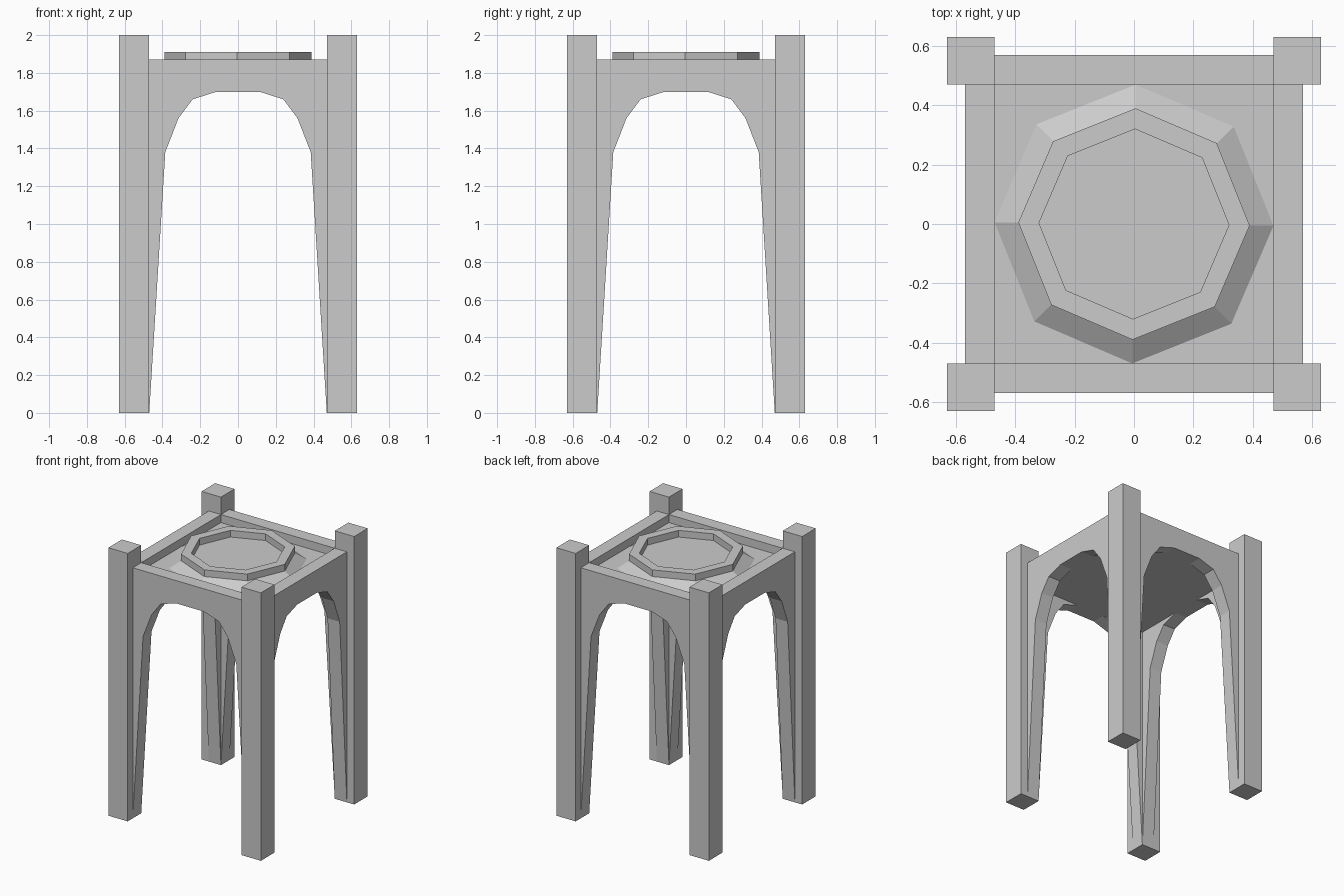
import bpy, bmesh
from math import sin, cos, pi, radians

if "Cube" in bpy.data.objects:
    bpy.data.objects.remove(bpy.data.objects["Cube"])


def make_object(name, bm):
    bmesh.ops.recalc_face_normals(bm, faces=bm.faces)
    mesh = bpy.data.meshes.new(name)
    bm.to_mesh(mesh)
    bm.free()
    obj = bpy.data.objects.new(name, mesh)
    bpy.context.collection.objects.link(obj)
    return obj


def box(name, lo, hi):
    bm = bmesh.new()
    bmesh.ops.create_cube(bm, size=1)
    for v in bm.verts:
        v.co = [l + (c + 0.5) * (h - l) for c, l, h in zip(v.co, lo, hi)]
    return make_object(name, bm)


# Four square corner posts
for sx, side in ((-1, "left"), (1, "right")):
    for sy, end in ((-1, "front"), (1, "back")):
        xs, ys = sorted((sx * 0.47, sx * 0.63)), sorted((sy * 0.47, sy * 0.63))
        box(f"{end}_{side}_leg", (xs[0], ys[0], 0), (xs[1], ys[1], 2))

# Arched aprons with tapering feet, one per side
half_arch = [(0.47, 0), (0.385, 1.38), (0.315, 1.56), (0.24, 1.66), (0.115, 1.70)]
outline = half_arch + [(-x, z) for x, z in reversed(half_arch)]
outline += [(-0.47, 1.87), (0.47, 1.87)]
for i, side in enumerate(("front", "right", "back", "left")):
    bm = bmesh.new()
    face = bm.faces.new([bm.verts.new((x, -0.57, z)) for x, z in outline])
    ext = bmesh.ops.extrude_face_region(bm, geom=[face], use_keep_orig=True)
    new = [g for g in ext["geom"] if isinstance(g, bmesh.types.BMVert)]
    bmesh.ops.translate(bm, vec=(0, 0.10, 0), verts=new)
    apron = make_object(f"{side}_arched_apron", bm)
    apron.rotation_euler.z = i * pi / 2

# Recessed top panel
box("top_panel", (-0.47, -0.47, 1.70), (0.47, 0.47, 1.81))

# Octagonal raised ring: sloped base, upright rim, sunken floor
bm = bmesh.new()
profile = [(0.47, 1.80), (0.47, 1.81), (0.39, 1.86), (0.39, 1.91), (0.32, 1.91), (0.32, 1.86)]
rings = []
for r, z in profile:
    angles = [k * pi / 4 - radians(0.7) for k in range(8)]
    rings.append([bm.verts.new((r * cos(a), r * sin(a), z)) for a in angles])
for a, b in zip(rings, rings[1:]):
    for k in range(8):
        n = (k + 1) % 8
        bm.faces.new((a[k], a[n], b[n], b[k]))
bm.faces.new(rings[-1])
bm.faces.new(rings[0])
make_object("octagonal_ring", bm)
